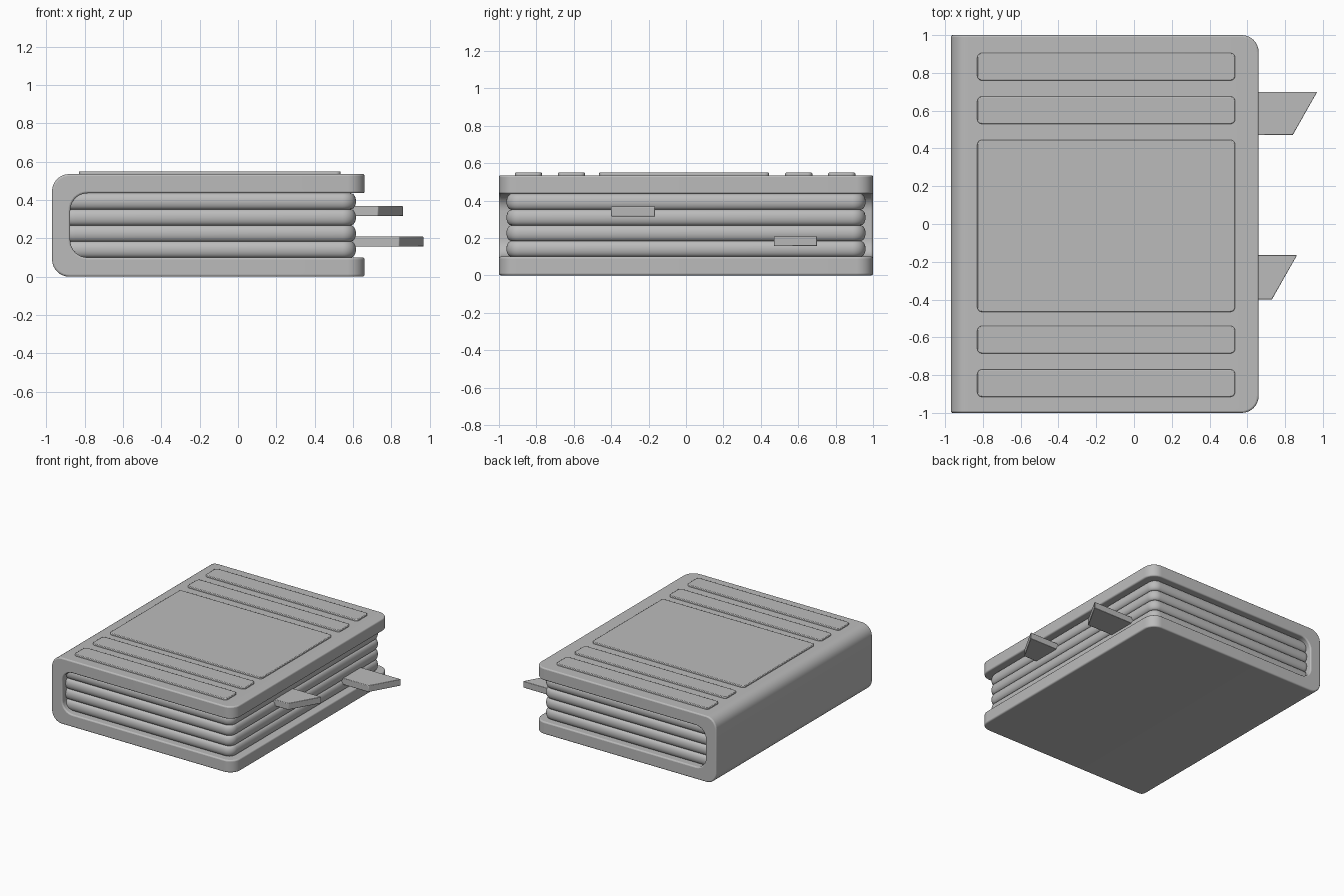
import bpy, bmesh, math

if "Cube" in bpy.data.objects:
    bpy.data.objects.remove(bpy.data.objects["Cube"], do_unlink=True)

grey = bpy.data.materials.new("plain grey")
grey.use_nodes = True
COLOR = (0.5, 0.5, 0.5, 1)
grey.diffuse_color = COLOR
grey.node_tree.nodes["Principled BSDF"].inputs["Base Color"].default_value = COLOR


def finish(name, bm, bevel=0.0, segments=3):
    bmesh.ops.recalc_face_normals(bm, faces=bm.faces)
    mesh = bpy.data.meshes.new(name)
    bm.to_mesh(mesh)
    bm.free()
    mesh.materials.append(grey)
    obj = bpy.data.objects.new(name, mesh)
    bpy.context.collection.objects.link(obj)
    if bevel:
        mod = obj.modifiers.new("soft edges", "BEVEL")
        mod.width, mod.segments = bevel, segments
        mod.limit_method, mod.angle_limit = "ANGLE", math.radians(40)
    bpy.ops.object.select_all(action="DESELECT")
    obj.select_set(True)
    bpy.context.view_layer.objects.active = obj
    bpy.ops.object.shade_smooth_by_angle(angle=math.radians(35))
    return obj


def arc(cx, cy, r, start, end, steps=8):
    angles = [math.radians(start + (end - start) * i / steps) for i in range(steps + 1)]
    return [(cx + r * math.cos(a), cy + r * math.sin(a)) for a in angles]


def rounded_rect(x0, x1, y0, y1, r):
    return (arc(x1 - r, y1 - r, r, 0, 90) + arc(x0 + r, y1 - r, r, 90, 180)
            + arc(x0 + r, y0 + r, r, 180, 270) + arc(x1 - r, y0 + r, r, 270, 360))


def loft(bm, rings):
    """Skin a list of equal-length closed rings and cap both ends."""
    loops = [[bm.verts.new(p) for p in ring] for ring in rings]
    n = len(loops[0])
    for a, b in zip(loops, loops[1:]):
        for i in range(n):
            bm.faces.new((a[i], a[(i + 1) % n], b[(i + 1) % n], b[i]))
    bm.faces.new(loops[0])
    bm.faces.new(loops[-1])


# Cover: C-shaped profile running along y, with rounded fore-edge corners
BACK, FORE, TOP, BOARD, R = -0.97, 0.66, 0.535, 0.1, 0.09
profile = [(FORE, TOP)]
profile += arc(BACK + R, TOP - R, R, 90, 180) + arc(BACK + R, R, R, 180, 270)
profile += [(FORE, 0), (FORE, BOARD)]
inner = BACK + BOARD - 0.005
profile += arc(inner + R, BOARD + R, R, 270, 180)
profile += arc(inner + R, TOP - BOARD - R, R, 180, 90)
profile += [(FORE, TOP - BOARD)]
bm = bmesh.new()
loft(bm, [[(x, y, z) for x, z in profile] for y in (-1, 1)])
corners = [e for e in bm.edges if all(abs(v.co.x - FORE) < 1e-4 for v in e.verts)
           and abs(e.verts[0].co.y - e.verts[1].co.y) < 1e-4]
bmesh.ops.bevel(bm, geom=corners, offset=R, segments=8, profile=0.5, affect="EDGES")
finish("cover", bm, bevel=0.01)

# Pages: four thick bundles with rounded edges
LAYERS = 4
thick = (TOP - 2 * BOARD) / LAYERS
BULGE = 0.026
for k in range(LAYERS):
    rings = []
    for i in range(13):
        t = -math.pi / 2 + math.pi * i / 12
        inset = BULGE * (1 - math.cos(t))
        z = BOARD + thick * (k + 0.5 + 0.5 * math.sin(t))
        outline = rounded_rect(-0.92 + inset, 0.615 - inset,
                               -0.96 + inset, 0.96 - inset, 0.07 - inset)
        rings.append([(x, y, z) for x, y in outline])
    bm = bmesh.new()
    loft(bm, rings)
    finish(f"page_bundle_{k + 1}", bm)


# Raised panels on the front board
def panel(name, y0, y1):
    bm = bmesh.new()
    outline = rounded_rect(-0.83, 0.535, y0, y1, 0.025)
    loft(bm, [[(x, y, z) for x, y in outline] for z in (TOP - 0.01, TOP + 0.014)])
    finish(name, bm, bevel=0.005, segments=2)


panel("centre_panel", -0.465, 0.445)
for i, y in enumerate((-0.915, -0.685, 0.53, 0.76)):
    panel(f"band_panel_{i + 1}", y, y + 0.145)


# Bookmarks: flat tabs with slanted ends
def bookmark(name, y0, y1, short, long, z):
    outline = [(0.3, y0), (short, y0), (long, y1), (0.3, y1)]
    bm = bmesh.new()
    loft(bm, [[(x, y, h) for x, y in outline] for h in (z, z + 0.053)])
    finish(name, bm, bevel=0.004, segments=2)


bookmark("lower_bookmark", 0.47, 0.70, 0.84, 0.97, 0.156)
bookmark("upper_bookmark", -0.40, -0.165, 0.73, 0.863, 0.315)
